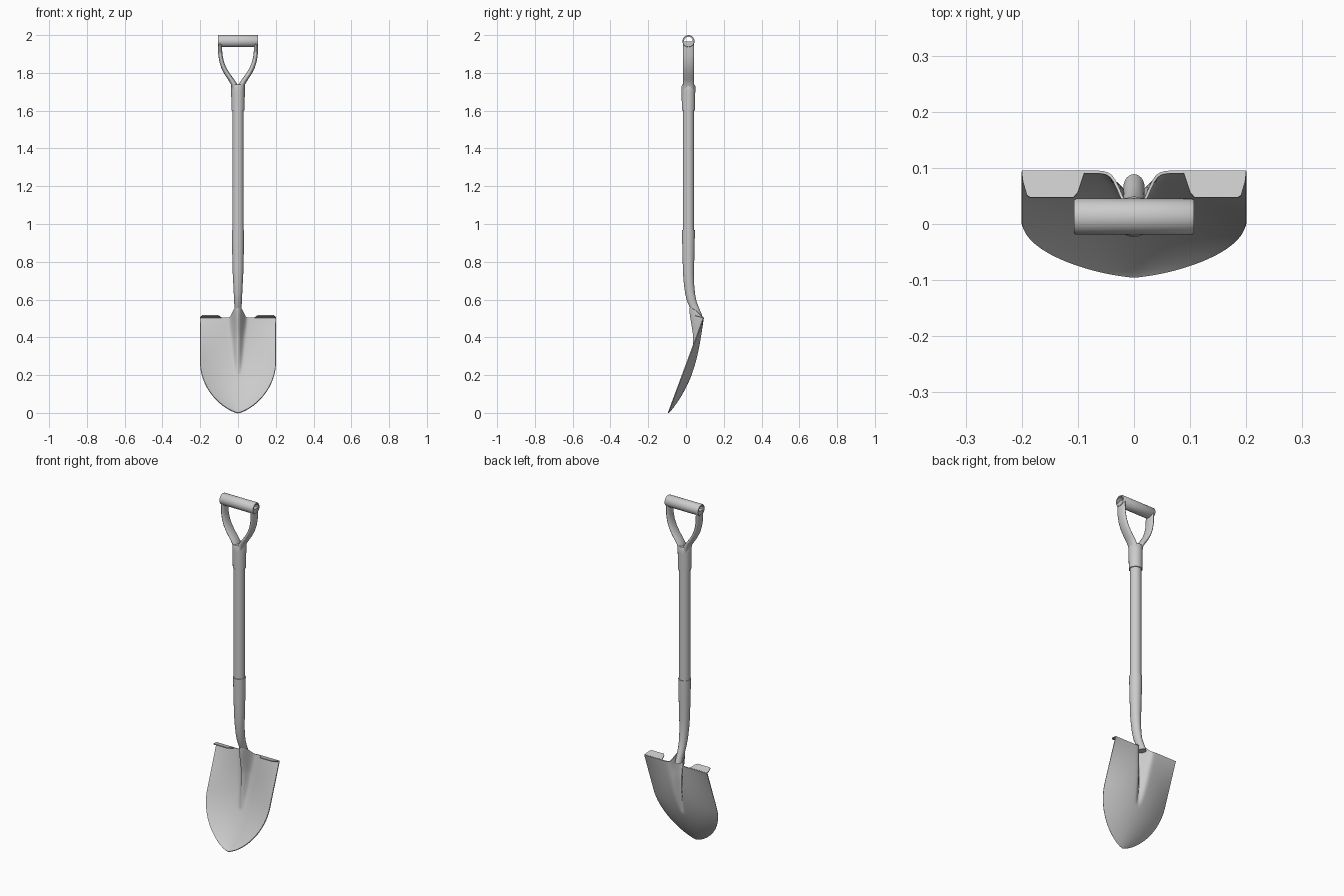
import bpy, math

cube = bpy.data.objects.get("Cube")
if cube:
    bpy.data.objects.remove(cube, do_unlink=True)

grey = bpy.data.materials.new("steel_grey")
grey.use_nodes = True
grey.diffuse_color = (0.6, 0.6, 0.6, 1)
grey.node_tree.nodes["Principled BSDF"].inputs["Base Color"].default_value = (0.6, 0.6, 0.6, 1)

AXIS_Y = 0.013   # depth of the straight shaft


def make(name, verts, faces, thick=0.0, angle=40):
    mesh = bpy.data.meshes.new(name)
    mesh.from_pydata(verts, [], faces)
    mesh.materials.append(grey)
    obj = bpy.data.objects.new(name, mesh)
    bpy.context.collection.objects.link(obj)
    bpy.ops.object.select_all(action="DESELECT")
    obj.select_set(True)
    bpy.context.view_layer.objects.active = obj
    bpy.ops.object.mode_set(mode="EDIT")
    bpy.ops.mesh.select_all(action="SELECT")
    bpy.ops.mesh.normals_make_consistent(inside=False)
    bpy.ops.object.mode_set(mode="OBJECT")
    if thick:
        mod = obj.modifiers.new("thickness", "SOLIDIFY")
        mod.thickness = thick
        mod.offset = 0
        bpy.ops.object.modifier_apply(modifier=mod.name)
    bpy.ops.object.shade_smooth_by_angle(angle=math.radians(angle))
    return obj


def loft(name, rings, closed=False, caps=True, sides=24):
    """Skin level elliptical rings given as (x, y, z, radius_x, radius_y)."""
    verts = []
    for x, y, z, rx, ry in rings:
        for k in range(sides):
            a = 2 * math.pi * k / sides
            verts.append((x + rx * math.cos(a), y + ry * math.sin(a), z))
    count = len(rings)
    faces = []
    for i in range(count if closed else count - 1):
        for k in range(sides):
            n, j = (k + 1) % sides, (i + 1) % count
            faces.append((i * sides + k, i * sides + n, j * sides + n, j * sides + k))
    if caps and not closed:
        faces += [tuple(range(sides)), tuple(range((count - 1) * sides, count * sides))]
    return make(name, verts, faces)


def smooth(t):
    t = max(0.0, min(1.0, t))
    return t * t * (3 - 2 * t)


# Blade: dished sheet with a raised central rib that climbs into the socket
COLS, ROWS = 56, 44
verts, faces = [], []
for r in range(ROWS + 1):
    z = 0.505 * (r / ROWS) ** 1.25
    half = 0.2 * max(0.004, 1 - max(0, 1 - z / 0.27) ** 2) ** 0.7
    sag = 0.047 * math.sin(math.pi * min(1, z / 0.505) ** 0.8)
    t = max(0.0, (z - 0.2) / 0.305)
    for c in range(COLS + 1):
        u = 2 * c / COLS - 1
        u = math.copysign(abs(u) ** 1.4, u)
        x = u * half
        rib = 0.053 * t ** 0.8 * math.exp(-(x / (0.012 + 0.016 * t)) ** 2)
        rise = 0.05 * math.exp(-(x / 0.032) ** 4) * smooth((z - 0.4) / 0.1)
        y = -0.094 + 0.37 * z + sag * (1 - u * u) - rib - 0.4 * rise
        verts.append((x, y, z + rise))
for r in range(ROWS):
    for c in range(COLS):
        a = r * (COLS + 1) + c
        faces.append((a, a + 1, a + COLS + 2, a + COLS + 1))
make("blade", verts, faces, 0.005, 50)

# Foot steps folded forward from the top edge of the blade
outline = [(0.088, 0.092), (0.2, 0.092), (0.198, 0.075), (0.191, 0.051),
           (0.185, 0.047), (0.108, 0.047), (0.1, 0.056)]
for side, label in ((1, "left"), (-1, "right")):
    pts = [(side * x, y, 0.504 + 0.25 * (0.092 - y)) for x, y in outline]
    make(label + "_foot_step", pts, [tuple(range(len(pts)))], 0.005)

# Socket: bent, tapering tube that opens into the rib
bend = [(0.065, 0.505, 0.024), (0.056, 0.53, 0.024), (0.045, 0.555, 0.024),
        (0.031, 0.59, 0.025), (0.022, 0.63, 0.026), (0.016, 0.68, 0.027),
        (AXIS_Y, 0.74, 0.029), (AXIS_Y, 0.82, 0.031), (AXIS_Y, 0.9, 0.033),
        (AXIS_Y, 0.968, 0.034)]
loft("socket", [(0, y, z, r - 0.001 - 0.004 * smooth((0.75 - z) / 0.2), r) for y, z, r in bend])

# Straight shaft and the collar of the grip
loft("shaft", [(0, AXIS_Y, z, 0.03, 0.03) for z in (0.94, 1.63)])
loft("grip_collar", [(0, AXIS_Y, z, r, r) for z, r in
                     ((1.6, 0.035), (1.7, 0.036), (1.73, 0.036), (1.738, 0.033))])

# Two arms of the fork: (height, inner edge, outer edge)
arm = [(1.7, 0.0, 0.032), (1.738, 0.002, 0.037), (1.765, 0.02, 0.053),
       (1.79, 0.039, 0.07), (1.825, 0.061, 0.088), (1.86, 0.075, 0.099),
       (1.9, 0.083, 0.105), (1.965, 0.085, 0.106)]
for side, label in ((1, "left"), (-1, "right")):
    loft(label + "_grip_arm", [(side * (a + b) / 2, AXIS_Y, z, (b - a) / 2, 0.03)
                               for z, a, b in arm])

# Hollow hand grip lying across the arms
tube = loft("hand_grip", [(0, 0, z, r, r) for z, r in
                          ((-0.107, 0.023), (-0.107, 0.03), (-0.104, 0.032),
                           (0.104, 0.032), (0.107, 0.03), (0.107, 0.023))], closed=True)
tube.rotation_euler = (0, math.pi / 2, 0)
tube.location = (0, AXIS_Y, 1.968)
